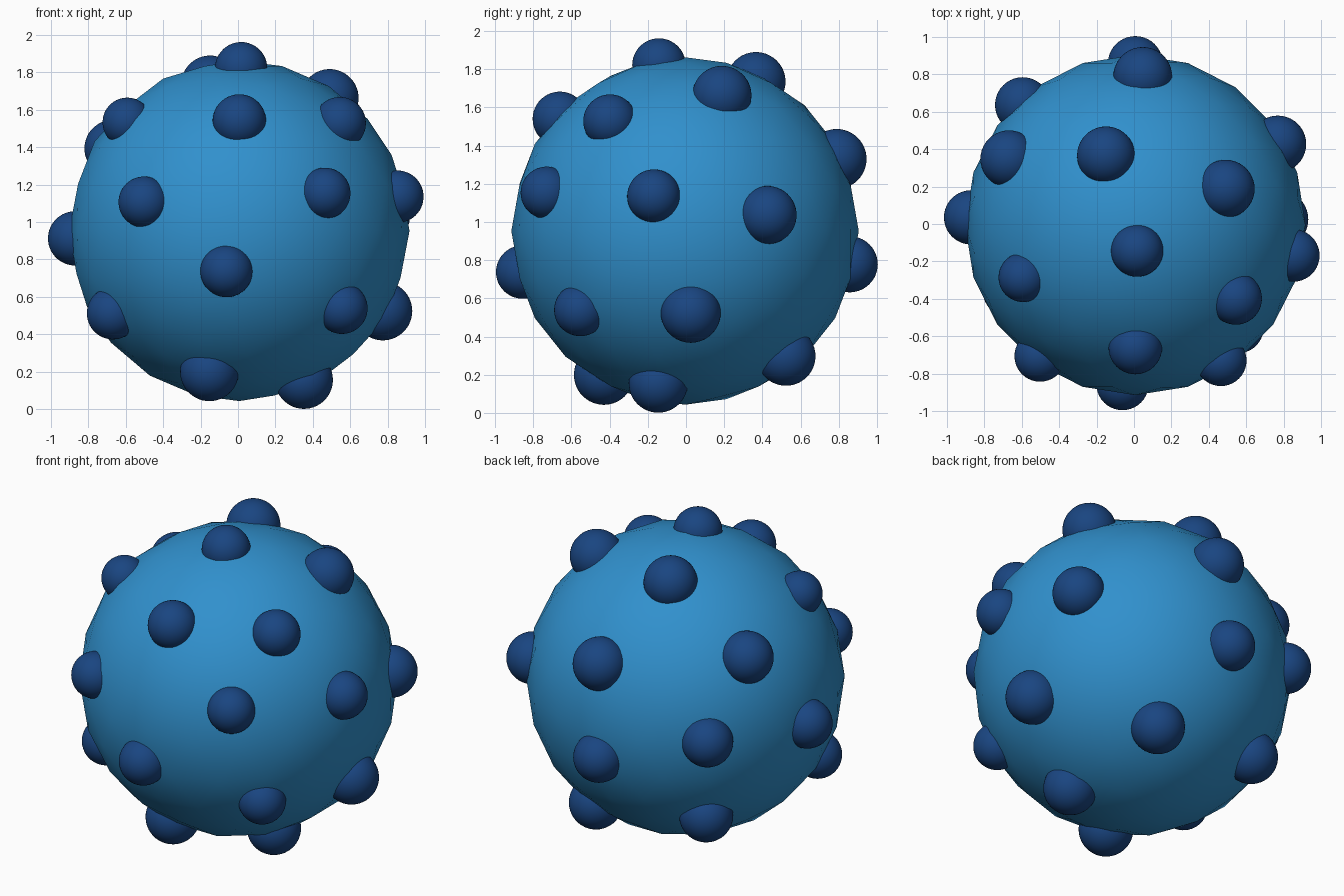
import bpy
from mathutils import Vector

CENTER = Vector((0.007, -0.005, 0.953))
BODY_R = 0.91
SEAT_R = 0.88  # distance of bump centres from the body centre


def material(name, rgb):
    m = bpy.data.materials.new(name)
    m.diffuse_color = (*rgb, 1)
    return m


def ball(name, loc, radius, detail, mat):
    bpy.ops.mesh.primitive_ico_sphere_add(subdivisions=detail, radius=radius, location=loc)
    ob = bpy.context.object
    ob.name = name
    ob.data.materials.append(mat)
    bpy.ops.object.shade_smooth()
    return ob


light_blue = material("light_blue", (0.03, 0.28, 0.61))
dark_blue = material("dark_blue", (0.01, 0.06, 0.22))

# Main ball
ball("ball_body", CENTER, BODY_R, 3, light_blue)

# Bumps: direction from the centre, then radius
bumps = [
    # top
    (0.01, -0.14, 0.89, 0.14), (-0.16, 0.38, 0.80, 0.155), (0.50, 0.20, 0.735, 0.155),
    # upper
    (0.00, -0.67, 0.60, 0.143), (0.56, -0.41, 0.60, 0.14), (-0.62, -0.29, 0.60, 0.132),
    (-0.69, 0.36, 0.45, 0.153), (0.04, 0.80, 0.38, 0.157),
    # middle
    (0.88, -0.17, 0.19, 0.14), (0.48, -0.76, 0.21, 0.137), (-0.53, -0.73, 0.16, 0.137),
    (-0.61, 0.65, 0.00, 0.148), (0.775, 0.44, 0.085, 0.152), (-0.87, 0.04, -0.04, 0.145),
    (0.00, 0.84, -0.17, 0.147), (-0.07, -0.87, -0.22, 0.14),
    # lower
    (-0.69, -0.36, -0.45, 0.14), (0.57, -0.57, -0.43, 0.137), (0.77, 0.03, -0.43, 0.157),
    (-0.49, 0.49, -0.57, 0.155), (0.26, 0.54, -0.67, 0.155),
    # bottom
    (-0.165, -0.44, -0.78, 0.157), (0.345, -0.14, -0.795, 0.155),
]
for i, (x, y, z, r) in enumerate(bumps, 1):
    ball(f"bump_{i:02d}", CENTER + Vector((x, y, z)).normalized() * SEAT_R, r, 4, dark_blue)
